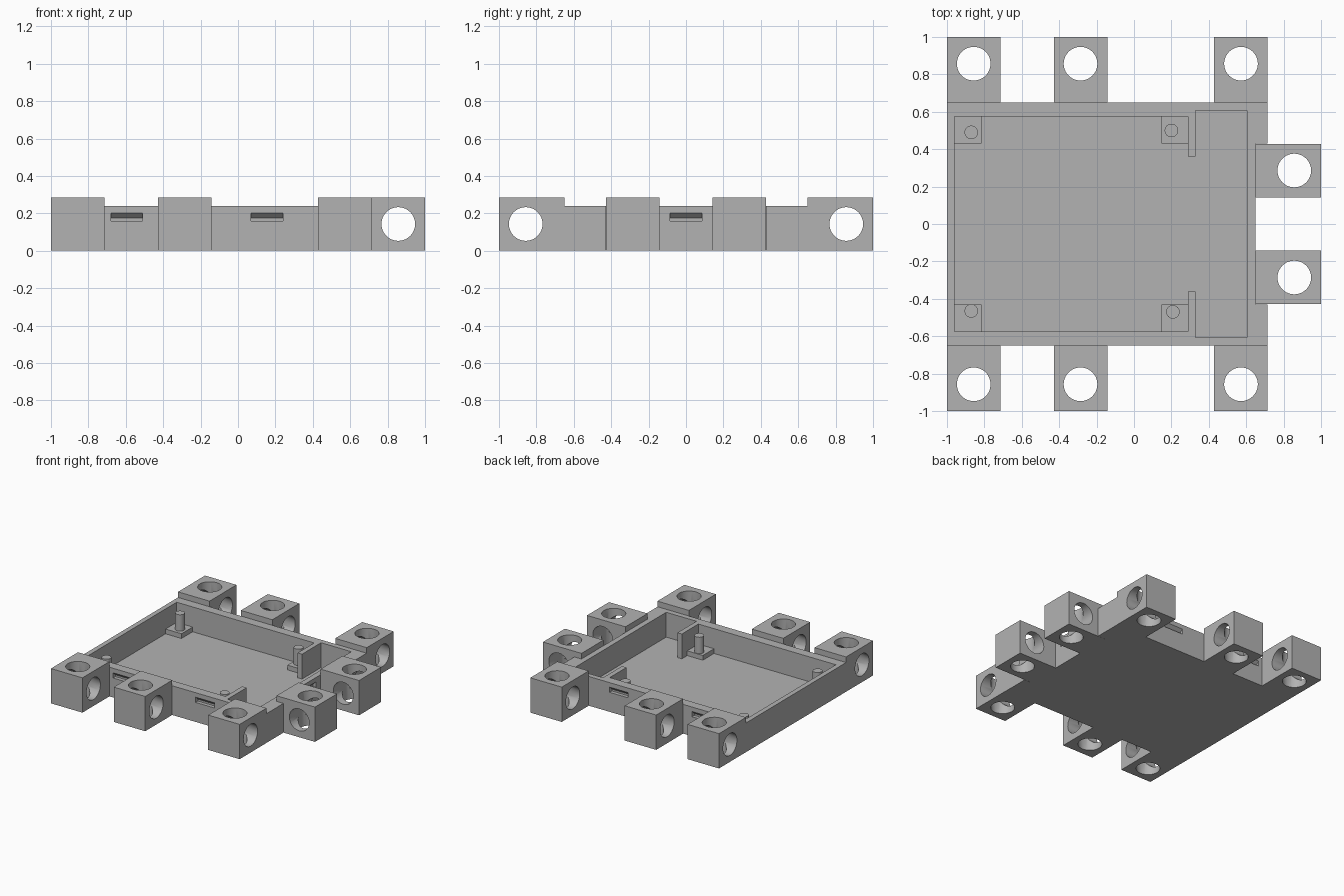
import bpy, bmesh
from mathutils import Matrix, Vector

if "Cube" in bpy.data.objects:
    bpy.data.objects.remove(bpy.data.objects["Cube"])

grey = bpy.data.materials.new("plain grey")
grey.use_nodes = True
grey.diffuse_color = (0.45, 0.45, 0.45, 1)
grey.node_tree.nodes["Principled BSDF"].inputs["Base Color"].default_value = grey.diffuse_color


def finish(name, bm):
    bmesh.ops.recalc_face_normals(bm, faces=bm.faces)
    mesh = bpy.data.meshes.new(name)
    bm.to_mesh(mesh)
    bm.free()
    mesh.materials.append(grey)
    obj = bpy.data.objects.new(name, mesh)
    bpy.context.collection.objects.link(obj)
    return obj


def box(name, x0, x1, y0, y1, z0, z1):
    bm = bmesh.new()
    bmesh.ops.create_cube(bm, size=1)
    for v in bm.verts:
        v.co = ((x0, x1)[v.co.x > 0], (y0, y1)[v.co.y > 0], (z0, z1)[v.co.z > 0])
    return finish(name, bm)


def prism(name, points, direction):
    bm = bmesh.new()
    face = bm.faces.new([bm.verts.new(p) for p in points])
    grown = bmesh.ops.extrude_face_region(bm, geom=[face])["geom"]
    moved = [g for g in grown if isinstance(g, bmesh.types.BMVert)]
    bmesh.ops.translate(bm, verts=moved, vec=direction)
    return finish(name, bm)


def cylinder(name, centre, radius, length, axis="Z"):
    bm = bmesh.new()
    turn = Vector((0, 0, 1)).rotation_difference(
        Vector((axis == "X", axis == "Y", axis == "Z"))).to_matrix().to_4x4()
    bmesh.ops.create_cone(bm, cap_ends=True, segments=48, radius1=radius, radius2=radius,
                          depth=length, matrix=Matrix.Translation(centre) @ turn)
    return finish(name, bm)


def cut(obj, cutters):
    bpy.context.view_layer.objects.active = obj
    for cutter in cutters:
        cutter.hide_render = True
        mod = obj.modifiers.new("cut", "BOOLEAN")
        mod.operation, mod.solver, mod.object = "DIFFERENCE", "EXACT", cutter
        bpy.ops.object.modifier_apply(modifier=mod.name)
        bpy.data.objects.remove(cutter)


def smooth(obj):
    bpy.ops.object.select_all(action="DESELECT")
    obj.select_set(True)
    bpy.context.view_layer.objects.active = obj
    bpy.ops.object.shade_smooth_by_angle()


BLOCK, TRAY, FLOOR = 0.286, 0.24, 0.036
SIDE, NECK, EDGE = 0.65, 0.65, 0.714
HOLE, PITCH = 0.09, 0.857

# Tray outline, with the right wall set back between its corners
half = [(-1, SIDE), (EDGE, SIDE), (EDGE, 0.43), (NECK, 0.43)]
outline = half + [(x, -y) for x, y in reversed(half)]
tray = prism("tray", [(x, y, 0) for x, y in outline], (0, 0, TRAY))

# Main compartment and the wider end compartment
cutters = [box("main_cutter", -0.96, 0.36, -0.575, 0.575, FLOOR, 0.5),
           box("end_cutter", 0.33, 0.605, -0.607, 0.607, FLOOR, 0.5)]


# Wedge notches for the lid clips, sloped on their upper side
def notch(start, along, outward):
    start, along, outward = Vector(start), Vector(along), Vector(outward)
    profile = [(0.01, 0.16), (-0.03, 0.16), (-0.03, 0.175), (0, 0.203), (0.01, 0.203)]
    points = [start + outward * d + Vector((0, 0, z)) for d, z in profile]
    return prism("notch_cutter", points, along)


for s in (-1, 1):
    for x in (-0.68, 0.07):
        cutters.append(notch((x, s * SIDE, 0), (0.17, 0, 0), (0, s, 0)))
cutters.append(notch((NECK, -0.085, 0), (0, 0.17, 0), (1, 0, 0)))
cut(tray, cutters)

# Partition stubs
for s, label in ((-1, "front"), (1, "back")):
    ys = sorted((s * 0.36, s * 0.58))
    box(label + "_partition", 0.29, 0.33, *ys, FLOOR, TRAY)


# Connector blocks with crossing holes
def connector(name, x0, x1, y0, y1, centre, axis):
    block = box(name, x0, x1, y0, y1, 0, BLOCK)
    spot = (*centre, BLOCK / 2)
    cut(block, [cylinder("hole_cutter", spot, HOLE, 1),
                cylinder("hole_cutter", spot, HOLE, 0.6, axis)])
    smooth(block)


W = BLOCK / 2
for s, label in ((-1, "front"), (1, "back")):
    for i, x in enumerate((-PITCH, -2 * W, 4 * W)):
        connector(f"{label}_connector_{i + 1}", x - W, x + W, *sorted((s * SIDE, s)),
                  (x, s * PITCH), "X")
    y = s * 2 * W
    connector(label + "_side_connector", NECK, 1, y - W, y + W, (PITCH, y), "Y")

# Board supports: square pads with locating pegs
pegs = {(-0.96, 0.43): (-0.87, 0.49), (0.148, 0.43): (0.2, 0.5),
        (-0.96, -0.575): (-0.87, -0.465), (0.148, -0.575): (0.208, -0.47)}
for i, ((x, y), peg) in enumerate(pegs.items()):
    box(f"support_pad_{i + 1}", x, x + 0.145, y, y + 0.145, FLOOR, 0.075)
    smooth(cylinder(f"support_peg_{i + 1}", (*peg, 0.14), 0.036, 0.14))
